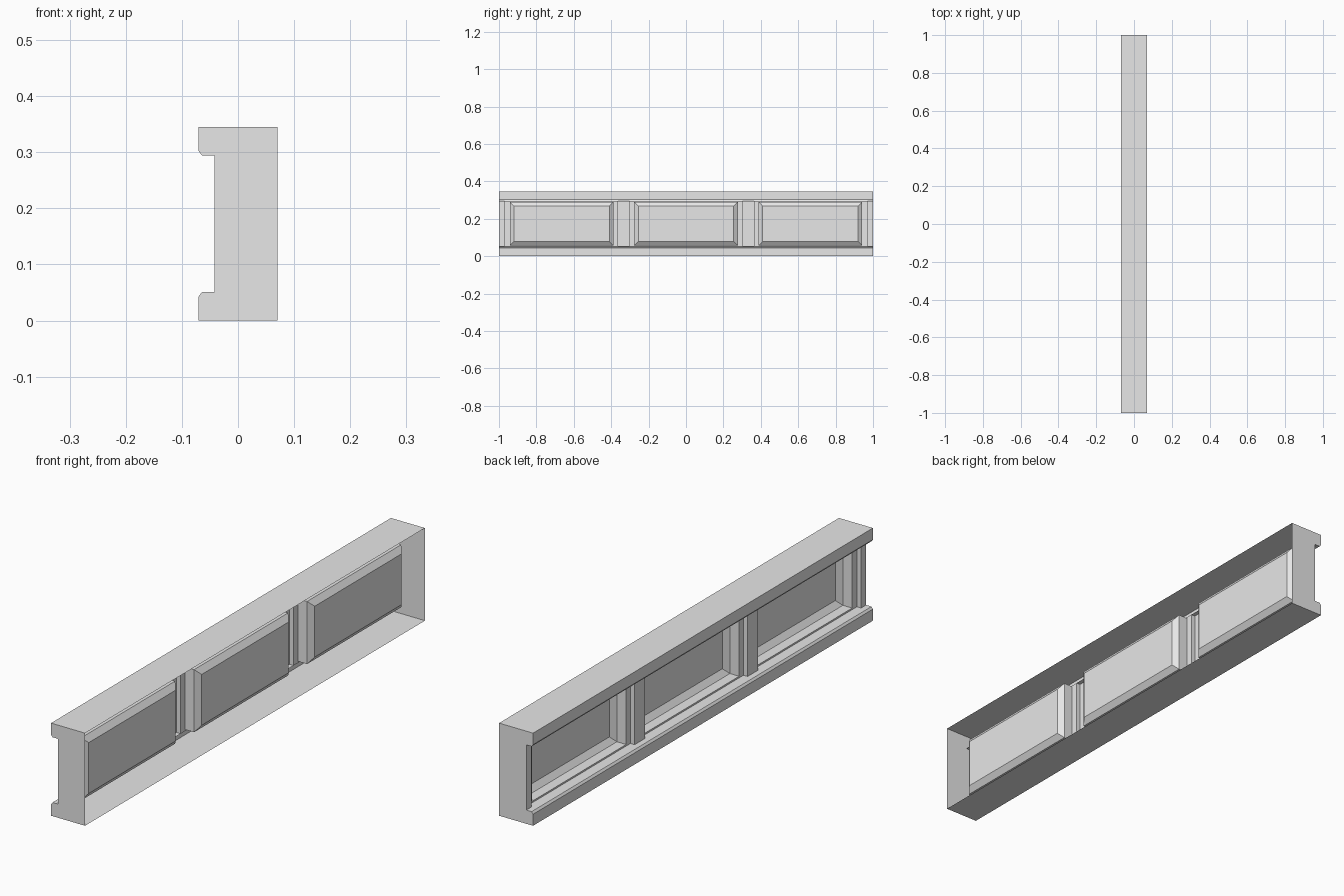
import bpy
import bmesh

cube = bpy.data.objects.get("Cube")
if cube:
    bpy.data.objects.remove(cube, do_unlink=True)

GREY = (0.8, 0.8, 0.8, 1.0)
mat = bpy.data.materials.new("light grey")
mat.use_nodes = True
mat.diffuse_color = GREY
mat.node_tree.nodes["Principled BSDF"].inputs["Base Color"].default_value = GREY

HEIGHT = 0.345
BACK, LIP, FACE, FLANGE = 0.07, -0.07, -0.042, -0.025   # depths along x
SILL, HEAD = 0.051, HEIGHT - 0.051                      # clear opening in z
BAY = 0.277                                             # half width of a bay
BAY_CENTRES = (-0.665, 0.0, 0.665)


def make(name, faces):
    """Build one sheet object from a list of polygons."""
    bm = bmesh.new()
    for points in faces:
        bm.faces.new([bm.verts.new(p) for p in points])
    bmesh.ops.remove_doubles(bm, verts=bm.verts, dist=0.0001)
    mesh = bpy.data.meshes.new(name)
    bm.to_mesh(mesh)
    bm.free()
    mesh.materials.append(mat)
    obj = bpy.data.objects.new(name, mesh)
    bpy.context.collection.objects.link(obj)
    return obj


def bridge(loop_a, loop_b, closed=False):
    """Quads between two matching point rows."""
    n = len(loop_a)
    return [(loop_a[i], loop_a[(i + 1) % n], loop_b[(i + 1) % n], loop_b[i])
            for i in range(n if closed else n - 1)]


# Bottom and top rails: an open folded profile swept along the length
rail = [(BACK, 0), (LIP, 0), (LIP, 0.043), (-0.064, SILL), (FLANGE, SILL)]
top_rail = [(x, HEIGHT - z) for x, z in reversed(rail)]
for name, profile in (("bottom_rail", rail), ("top_rail", top_rail)):
    make(name, bridge([(x, 1, z) for x, z in profile],
                      [(x, -1, z) for x, z in profile]))

# End walls follow the rail profile, waisted at the face line
waist = rail[:-1] + [(FACE, SILL)]
outline = waist + [(x, HEIGHT - z) for x, z in reversed(waist)]
make("front_end_wall", [[(x, -1, z) for x, z in reversed(outline)]])
make("back_end_wall", [[(x, 1, z) for x, z in outline]])


# Pilasters: stepped plan profiles swept upward
def pilaster(name, plan):
    make(name, bridge([(x, y, HEAD) for x, y in plan],
                      [(x, y, SILL) for x, y in plan]))


bay_edge = BAY_CENTRES[2] + BAY
inner_edge = BAY_CENTRES[2] - BAY
mid = (BAY + inner_edge) / 2
for side, label in ((-1, "front"), (1, "back")):
    end_plan = [(FLANGE, bay_edge), (FLANGE, 0.97), (FACE, 0.97), (FACE, 1)]
    mid_plan = [(FLANGE, BAY), (FLANGE, mid - 0.03), (FACE, mid - 0.03),
                (FACE, mid + 0.03), (FLANGE, mid + 0.03), (FLANGE, inner_edge)]
    for kind, plan in (("end", end_plan), ("middle", mid_plan)):
        plan = [(x, side * y) for x, y in plan]
        pilaster(f"{label}_{kind}_pilaster", plan[::-side])


# Recessed panels: frame edge, straight reveal, chamfer and flat panel
def rectangle(x, centre, half, low, high):
    return [(x, centre + half, low), (x, centre - half, low),
            (x, centre - half, high), (x, centre + half, high)]


CHAMFER = 0.022
for centre, label in zip(BAY_CENTRES, ("front", "middle", "back")):
    low, high = 0.057, HEIGHT - 0.055
    rings = [rectangle(FLANGE, centre, BAY, SILL, HEAD),
             rectangle(FLANGE, centre, BAY, low, high),
             rectangle(0.013, centre, BAY, low, high),
             rectangle(0.029, centre, BAY - CHAMFER, low + CHAMFER, high - CHAMFER)]
    # only the top and bottom strips of the frame have width
    faces = [q for i, q in enumerate(bridge(rings[0], rings[1], True)) if i % 2 == 0]
    faces += bridge(rings[1], rings[2], True) + bridge(rings[2], rings[3], True)
    faces.append(rings[3])
    make(f"{label}_recessed_panel", faces)
